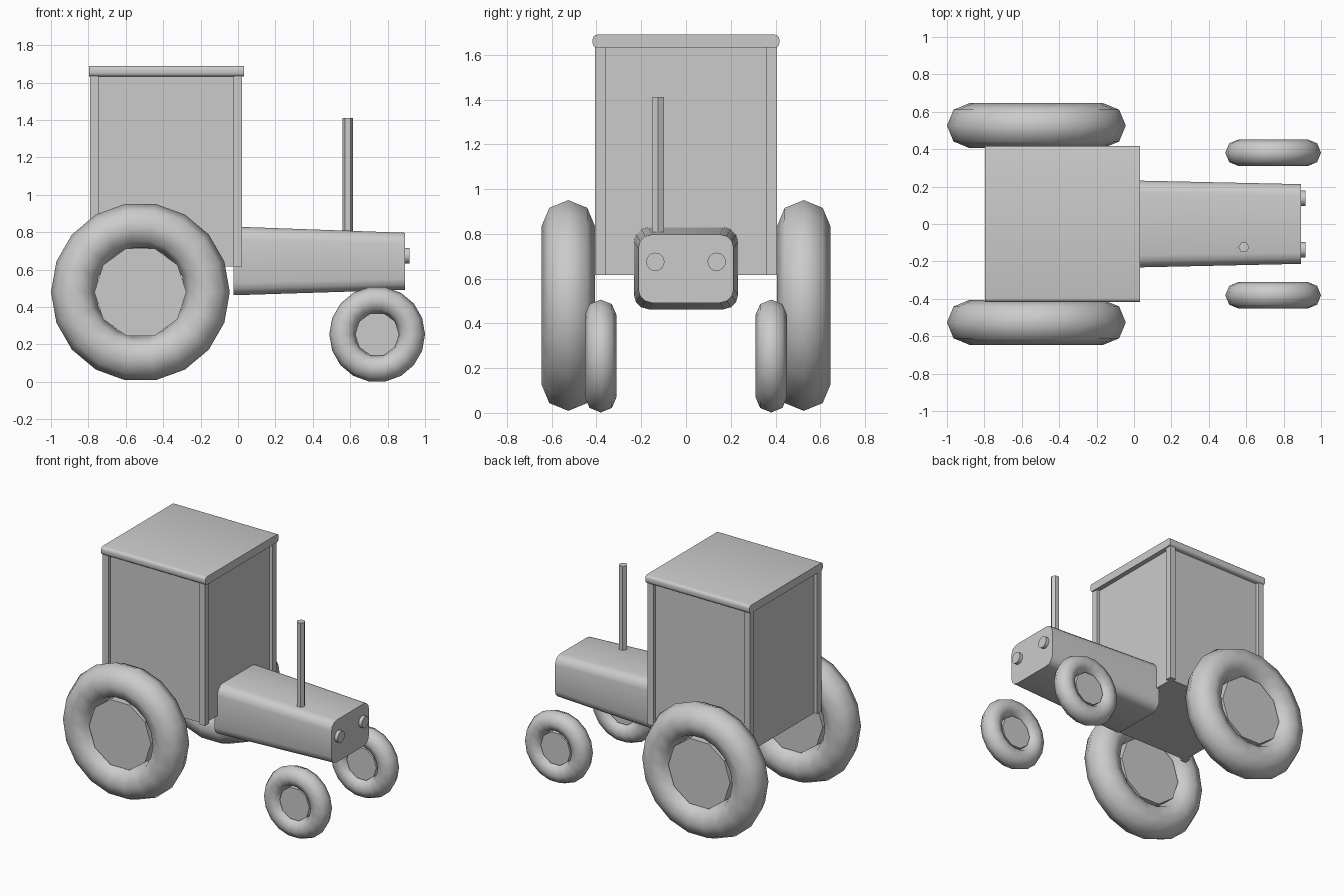
import bpy, bmesh, math
from mathutils import Matrix, Vector

if "Cube" in bpy.data.objects:
    bpy.data.objects.remove(bpy.data.objects["Cube"])


def finish(bm, name, angle=None):
    """Turn a bmesh into a named object; angle sets smooth shading limit."""
    bmesh.ops.recalc_face_normals(bm, faces=bm.faces[:])
    me = bpy.data.meshes.new(name)
    bm.to_mesh(me)
    bm.free()
    ob = bpy.data.objects.new(name, me)
    bpy.context.collection.objects.link(ob)
    if angle:
        bpy.ops.object.select_all(action='DESELECT')
        ob.select_set(True)
        bpy.context.view_layer.objects.active = ob
        bpy.ops.object.shade_smooth_by_angle(angle=math.radians(angle))
    return ob


def box(name, lo, hi):
    lo, hi = Vector(lo), Vector(hi)
    bm = bmesh.new()
    bmesh.ops.create_cube(bm, size=1, matrix=Matrix.LocRotScale((lo + hi) / 2, None, hi - lo))
    return finish(bm, name)


def loft(name, sections, angle=None):
    """Skin closed rings of equal length and cap both ends."""
    bm = bmesh.new()
    rings = [[bm.verts.new(p) for p in s] for s in sections]
    n = len(rings[0])
    for a, b in zip(rings, rings[1:]):
        for i in range(n):
            j = (i + 1) % n
            bm.faces.new((a[i], a[j], b[j], b[i]))
    bm.faces.new(rings[0])
    bm.faces.new(rings[-1])
    return finish(bm, name, angle)


def cylinder(name, center, r, depth, sides, axis, angle=None):
    """Cylinder along x, y or z."""
    sections = []
    for s in (-0.5, 0.5):
        ring = []
        for i in range(sides):
            a = 2 * math.pi * i / sides
            u, v, w = r * math.cos(a), r * math.sin(a), s * depth
            p = {'x': (w, u, v), 'y': (u, w, v), 'z': (u, v, w)}[axis]
            ring.append(Vector(center) + Vector(p))
        sections.append(ring)
    return loft(name, sections, angle)


def rounded_rect(x, hy, z0, z1, r, segs=3):
    """Rounded rectangle in the yz plane at x."""
    pts = []
    corners = ((hy - r, z1 - r), (-hy + r, z1 - r), (-hy + r, z0 + r), (hy - r, z0 + r))
    for k, (cy, cz) in enumerate(corners):
        for i in range(segs + 1):
            a = math.pi / 2 * (k + i / segs)
            pts.append((x, cy + r * math.cos(a), cz + r * math.sin(a)))
    return pts


def wheel(name, x, y, z, major, minor, hub_r, hub_depth):
    bpy.ops.mesh.primitive_torus_add(
        location=(x, y, z), rotation=(math.pi / 2, 0, 0), major_segments=18,
        minor_segments=8, major_radius=major, minor_radius=minor)
    tyre = bpy.context.object
    tyre.name = name + "_tyre"
    bpy.ops.object.shade_smooth()
    cylinder(name + "_hub", (x, y, z), hub_r, hub_depth, 10, 'y')


# Wheels
for side, s in (("right", -1), ("left", 1)):
    wheel("rear_wheel_" + side, -0.522, s * 0.526, 0.48, 0.358, 0.12, 0.246, 0.14)
    wheel("front_wheel_" + side, 0.744, s * 0.381, 0.254, 0.185, 0.071, 0.118, 0.08)

# Cab: recessed panels and four corner posts
X0, X1, HY, Z0, Z1, P, D = -0.792, 0.022, 0.406, 0.617, 1.635, 0.046, 0.024
box("cab_body", (X0 + D, -HY + D, Z0), (X1 - D, HY - D, Z1))
for x, end in ((X0, "rear"), (X1 - P, "front")):
    for y, side in ((-HY, "right"), (HY - P, "left")):
        box(f"cab_post_{end}_{side}", (x, y, Z0), (x + P, y + P, Z1))

# Roof with rounded long edges
loft("roof", [rounded_rect(x, 0.417, 1.632, 1.69, 0.02) for x in (-0.797, 0.032)], 35)

# Tapered engine hood
loft("hood", [rounded_rect(-0.025, 0.233, 0.463, 0.83, 0.066),
              rounded_rect(0.893, 0.213, 0.492, 0.797, 0.06)], 35)

# Headlights
for side, s in (("right", -1), ("left", 1)):
    cylinder("headlight_" + side, (0.895, s * 0.137, 0.675), 0.041, 0.044, 16, 'x', 35)

# Exhaust pipe
cylinder("exhaust_pipe", (0.587, -0.124, 1.081), 0.029, 0.662, 6, 'z')
